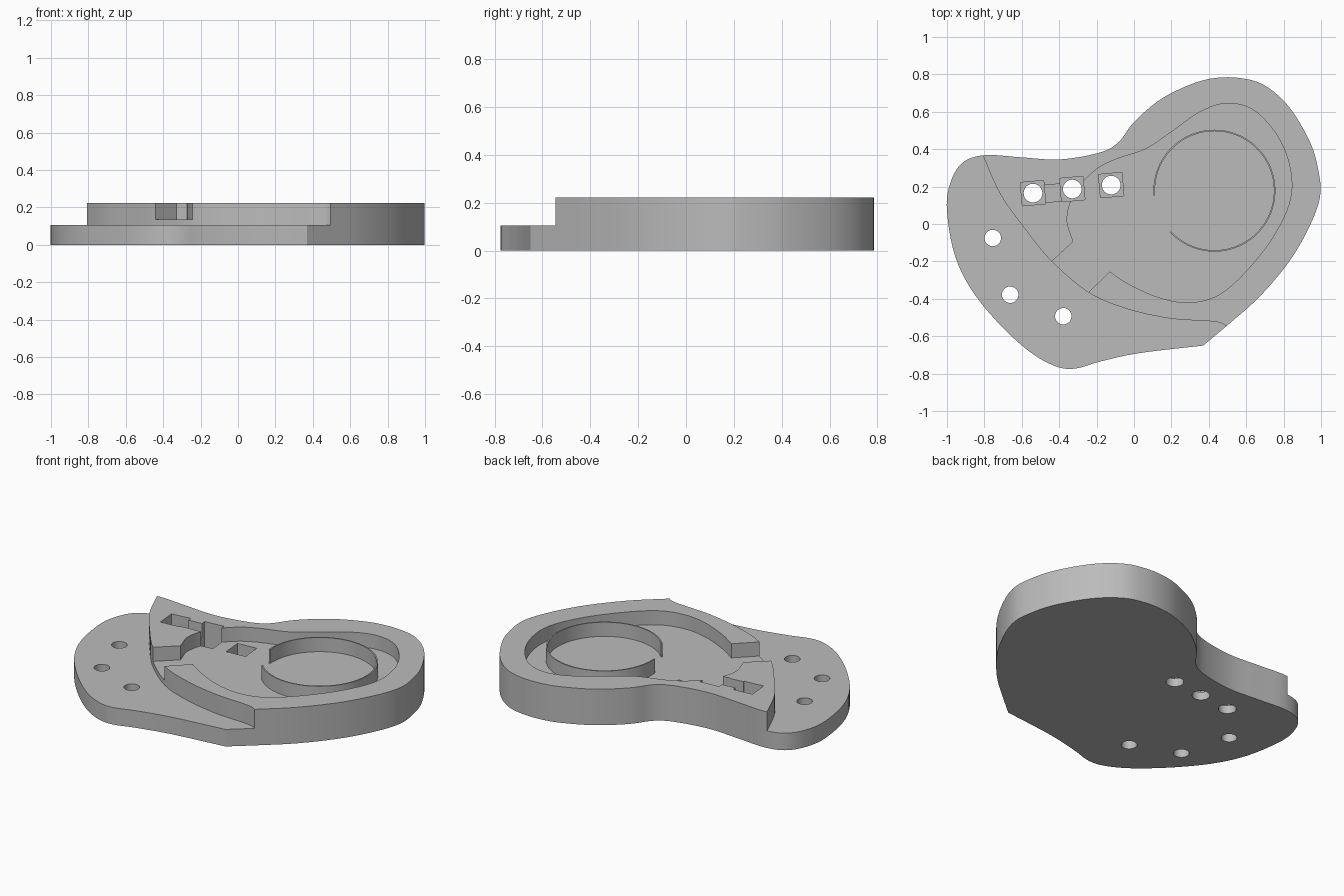
import bpy, bmesh, math
from mathutils import Vector, Matrix

default = bpy.data.objects.get("Cube")
if default:
    bpy.data.objects.remove(default, do_unlink=True)

# Levels of the stepped housing
TOP, STEP, FLOOR, POCKET = 0.222, 0.105, 0.135, 0.05
ABOVE, BELOW = 0.4, -0.1

grey = bpy.data.materials.new("plain grey")
grey.use_nodes = True
grey.diffuse_color = (0.5, 0.5, 0.5, 1)
grey.node_tree.nodes["Principled BSDF"].inputs["Base Color"].default_value = (0.5, 0.5, 0.5, 1)


def spline(points, steps=6):
    """Smooth open curve running through all the points."""
    pts = [Vector(p) for p in points]
    pts = [2 * pts[0] - pts[1]] + pts + [2 * pts[-1] - pts[-2]]
    out = []
    for a, b, c, d in zip(pts, pts[1:], pts[2:], pts[3:]):
        for i in range(steps):
            t = i / steps
            out.append(0.5 * (2 * b + (c - a) * t + (2 * a - 5 * b + 4 * c - d) * t ** 2
                              + (3 * b - a - 3 * c + d) * t ** 3))
    return out + [pts[-2]]


def prism(name, outline, low, high):
    """Upright solid with the given outline."""
    bm = bmesh.new()
    face = bm.faces.new([bm.verts.new((p[0], p[1], low)) for p in outline])
    up = bmesh.ops.extrude_face_region(bm, geom=[face])["geom"]
    moved = [v for v in up if isinstance(v, bmesh.types.BMVert)]
    bmesh.ops.translate(bm, verts=moved, vec=(0, 0, high - low))
    bmesh.ops.recalc_face_normals(bm, faces=bm.faces)
    mesh = bpy.data.meshes.new(name)
    bm.to_mesh(mesh)
    bm.free()
    mesh.materials.append(grey)
    obj = bpy.data.objects.new(name, mesh)
    bpy.context.collection.objects.link(obj)
    return obj


def arc(centre, radius, start=0, end=360, count=32):
    """Points along a circular arc, angles in degrees."""
    angles = [math.radians(start + (end - start) * i / count) for i in range(count)]
    return [Vector(centre) + radius * Vector((math.cos(a), math.sin(a))) for a in angles]


def block(centre, length, width, turn):
    """Rotated rectangle outline."""
    rot = Matrix.Rotation(turn, 2)
    return [Vector(centre) + rot @ Vector((sx * length / 2, sy * width / 2))
            for sx, sy in ((-1, -1), (1, -1), (1, 1), (-1, 1))]


def carve(target, outline, low, high):
    """Cut an upright prism out of the target."""
    cutter = prism("cutter", outline, low, high)
    cutter.hide_render = True
    mod = target.modifiers.new("cut", 'BOOLEAN')
    mod.operation = 'DIFFERENCE'
    mod.solver = 'EXACT'
    mod.object = cutter
    graph = bpy.context.evaluated_depsgraph_get()
    result = bpy.data.meshes.new_from_object(target.evaluated_get(graph))
    target.modifiers.clear()
    target.data = result
    bpy.data.objects.remove(cutter, do_unlink=True)


def smooth(obj):
    bpy.ops.object.select_all(action='DESELECT')
    obj.select_set(True)
    bpy.context.view_layer.objects.active = obj
    bpy.ops.object.shade_smooth_by_angle(angle=math.radians(25))


# Outer shape, from the straight front edge round to the front corner
rim = spline([
    (.49, -.55), (.67, -.39), (.83, -.2), (.94, -.01), (.995, .15), (.985, .29), (.94, .44),
    (.83, .625), (.7, .74), (.57, .78), (.43, .78), (.3, .745), (.14, .665), (0, .545),
    (-.085, .435), (-.19, .38), (-.4, .345), (-.61, .357), (-.8, .368), (-.92, .325),
    (-.985, .21), (-1, .07), (-.96, -.16), (-.87, -.35), (-.72, -.535), (-.555, -.685),
    (-.42, -.76), (-.315, -.773), (-.18, -.735), (.03, -.69), (.37, -.65)])
body = prism("housing", rim, 0, TOP)

# Lower shelf along the front and right-hand side
ledge = spline([
    (-.835, .43), (-.805, .36), (-.715, .16), (-.58, -.03), (-.44, -.2), (-.245, -.365),
    (-.05, -.45), (.19, -.505), (.43, -.522), (.497, -.548), (.53, -.575)])
carve(body, ledge + [(.6, -1), (-1.2, -1), (-1.2, .5)], STEP, ABOVE)

# Cavity with its opening on to the shelf
cavity = spline([
    (-.13, -.255), (-.02, -.325), (.14, -.395), (.3, -.42), (.46, -.375), (.62, -.23),
    (.755, -.05), (.835, .13), (.835, .295), (.77, .465), (.645, .605), (.5, .645),
    (.355, .6), (.19, .485), (.06, .4), (-.1, .345), (-.21, .285), (-.315, .17),
    (-.358, .03), (-.325, -.095)])
carve(body, cavity + [(-.5, -.255), (-.305, -.425)], FLOOR, ABOVE)

# Square pockets with round holes, and the channel joining two of them
turn = math.radians(5)
for spot in ((-.54, .165), (-.33, .187), (-.122, .208)):
    carve(body, block(spot, .125, .125, turn), POCKET, ABOVE)
    carve(body, arc(spot, .05), BELOW, POCKET + .02)
carve(body, block((-.435, .165), .14, .092, turn), FLOOR, ABOVE)

# Shelf holes
for spot in ((-.755, -.075), (-.662, -.378), (-.378, -.493)):
    carve(body, arc(spot, .044), BELOW, ABOVE)
smooth(body)

# Thin open ring standing on the cavity floor
centre = (.43, .178)
outer = arc(centre, .326, -137, 188, 96)
inner = arc(centre, .318, -137, 188, 96)
smooth(prism("ring_wall", outer + inner[::-1], FLOOR - .005, TOP))
